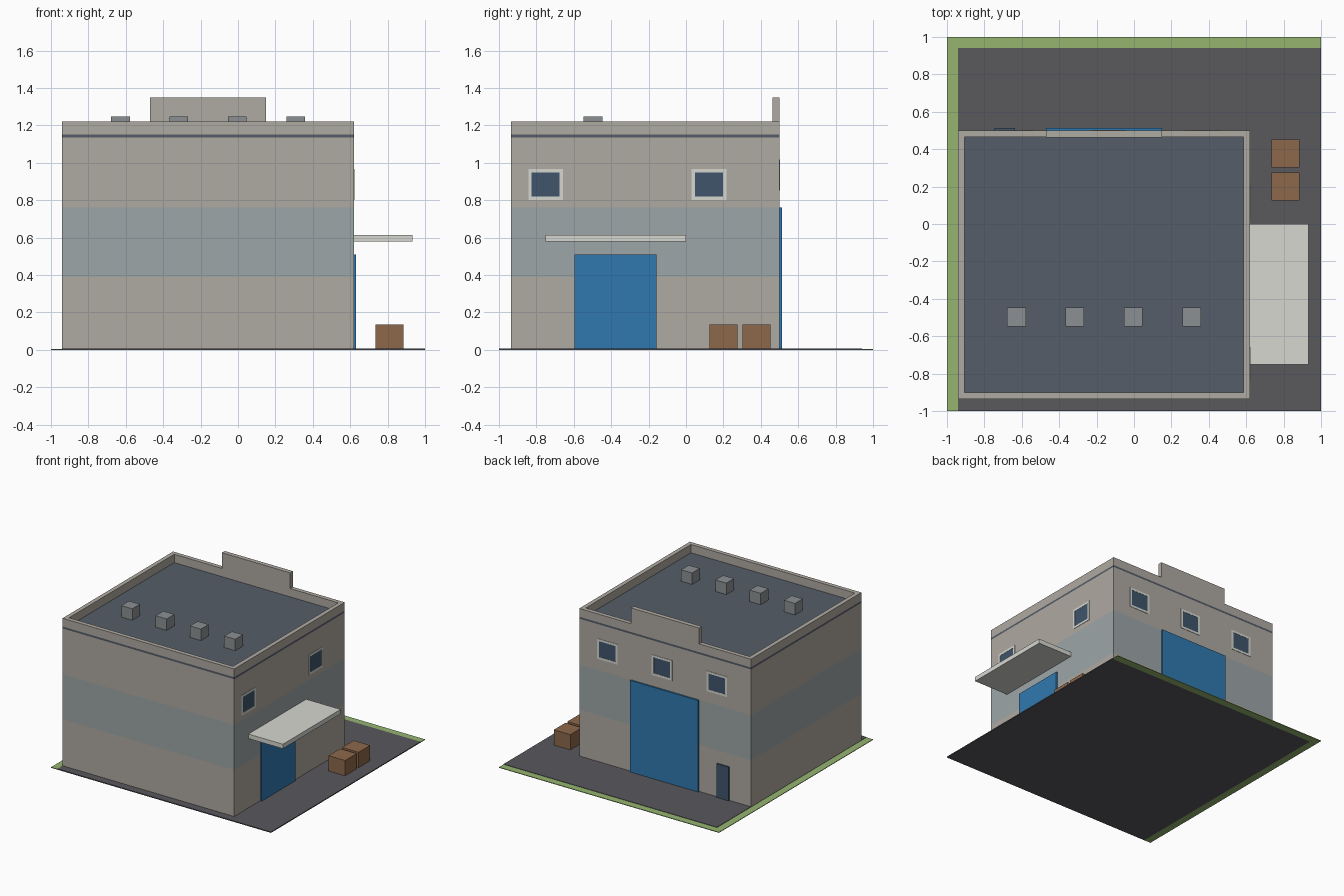
import bpy, bmesh

if "Cube" in bpy.data.objects:
    bpy.data.objects.remove(bpy.data.objects["Cube"])


def mat(name, r, g, b):
    m = bpy.data.materials.new(name)
    m.diffuse_color = (r, g, b, 1)
    m.use_nodes = True
    m.node_tree.nodes["Principled BSDF"].inputs["Base Color"].default_value = m.diffuse_color
    return m


WALL = mat("wall_plaster", 0.43, 0.40, 0.36)
BAND = mat("wall_band", 0.34, 0.38, 0.39)
ROOF = mat("roof_slate", 0.09, 0.11, 0.14)
ASPHALT = mat("asphalt", 0.10, 0.10, 0.11)
GRASS = mat("grass", 0.30, 0.46, 0.16)
BLUE = mat("door_blue", 0.03, 0.19, 0.43)
DARK = mat("dark_glass", 0.05, 0.09, 0.15)
WHITE = mat("trim_white", 0.68, 0.68, 0.64)
GREY = mat("vent_grey", 0.26, 0.28, 0.29)
WOOD = mat("crate_wood", 0.27, 0.14, 0.07)


def finish(name, bm, mats):
    bmesh.ops.recalc_face_normals(bm, faces=bm.faces)
    me = bpy.data.meshes.new(name)
    bm.to_mesh(me)
    bm.free()
    for m in mats:
        me.materials.append(m)
    ob = bpy.data.objects.new(name, me)
    bpy.context.collection.objects.link(ob)
    return ob


def box(name, x, y, z, m):
    """Box from (min, max) ranges."""
    bm = bmesh.new()
    bmesh.ops.create_cube(bm, size=1)
    for v in bm.verts:
        v.co = [r[0] if c < 0 else r[1] for c, r in zip(v.co, (x, y, z))]
    return finish(name, bm, [m])


X0, X1, Y0, Y1 = -0.94, 0.62, -0.935, 0.50
G = 0.008    # top of the asphalt
R = 1.152    # roof deck
TOP = 1.22   # parapet top

# Yard: asphalt with a grass verge on the left and back
box("yard", (-0.94, 1), (-1, 0.94), (0, G), ASPHALT)
box("grass_left", (-1, -0.94), (-1, 1), (0, 0.005), GRASS)
box("grass_back", (-0.94, 1), (0.94, 1), (0, 0.005), GRASS)

# Building shell: rectangular rings (inset, z, material of the strip above)
rings = [(0, G, 0), (0, 0.39, 1), (0, 0.76, 0), (0, 1.136, 2), (0, R, 0),
         (0, TOP, 0), (0.035, TOP, 0), (0.035, R, 2)]
bm = bmesh.new()
loops = [[bm.verts.new(p) for p in ((X0 + i, Y0 + i, z), (X1 - i, Y0 + i, z),
                                    (X1 - i, Y1 - i, z), (X0 + i, Y1 - i, z))]
         for i, z, _ in rings]
for a, b, ring in zip(loops, loops[1:], rings):
    for k in range(4):
        n = (k + 1) % 4
        bm.faces.new((a[k], a[n], b[n], b[k])).material_index = ring[2]
bm.faces.new(loops[-1]).material_index = 2
bm.faces.new(loops[0][::-1])
finish("building", bm, [WALL, BAND, ROOF])

# Raised parapet panel above the loading door
box("parapet_panel", (-0.47, 0.15), (Y1 - 0.037, Y1), (TOP, 1.35), WALL)

# Roof vents
for i, x in enumerate((-0.628, -0.316, -0.004, 0.308)):
    box(f"roof_vent_{i + 1}", (x - 0.05, x + 0.05), (-0.547, -0.447), (R, 1.246), GREY)

# Doors and canopy
box("loading_door", (-0.47, 0.15), (Y1, Y1 + 0.014), (G, 0.76), BLUE)
box("staff_door", (-0.745, -0.635), (Y1, Y1 + 0.012), (G, 0.285), DARK)
box("side_door", (X1, X1 + 0.012), (-0.596, -0.158), (G, 0.51), BLUE)
box("canopy", (X1, 0.933), (-0.75, 0), (0.578, 0.615), WHITE)


def window(name, c, z, side):
    """Four frame bars around a pane, centred at c along the wall."""
    w, h, t = 0.093, 0.083, 0.018

    def part(n, u0, u1, z0, z1, d, m):
        u, zz = (c + u0, c + u1), (z + z0, z + z1)
        if side:
            box(n, (X1, X1 + d), u, zz, m)
        else:
            box(n, u, (Y1, Y1 + d), zz, m)

    part(name + "_glass", t - w, w - t, t - h, h - t, 0.001, DARK)
    part(name + "_frame_a", -w, t - w, -h, h, 0.003, WHITE)
    part(name + "_frame_b", w - t, w, -h, h, 0.003, WHITE)
    part(name + "_sill", t - w, w - t, -h, t - h, 0.003, WHITE)
    part(name + "_head", t - w, w - t, h - t, h, 0.003, WHITE)


for i, y in enumerate((-0.75, 0.123)):
    window(f"side_window_{i + 1}", y, 0.884, True)
for i, x in enumerate((-0.63, -0.133, 0.365)):
    window(f"back_window_{i + 1}", x, 0.935, False)

# Crates beside the wall
for i, y in enumerate((0.126, 0.302)):
    box(f"crate_{i + 1}", (0.735, 0.885), (y, y + 0.15), (G, 0.134), WOOD)
